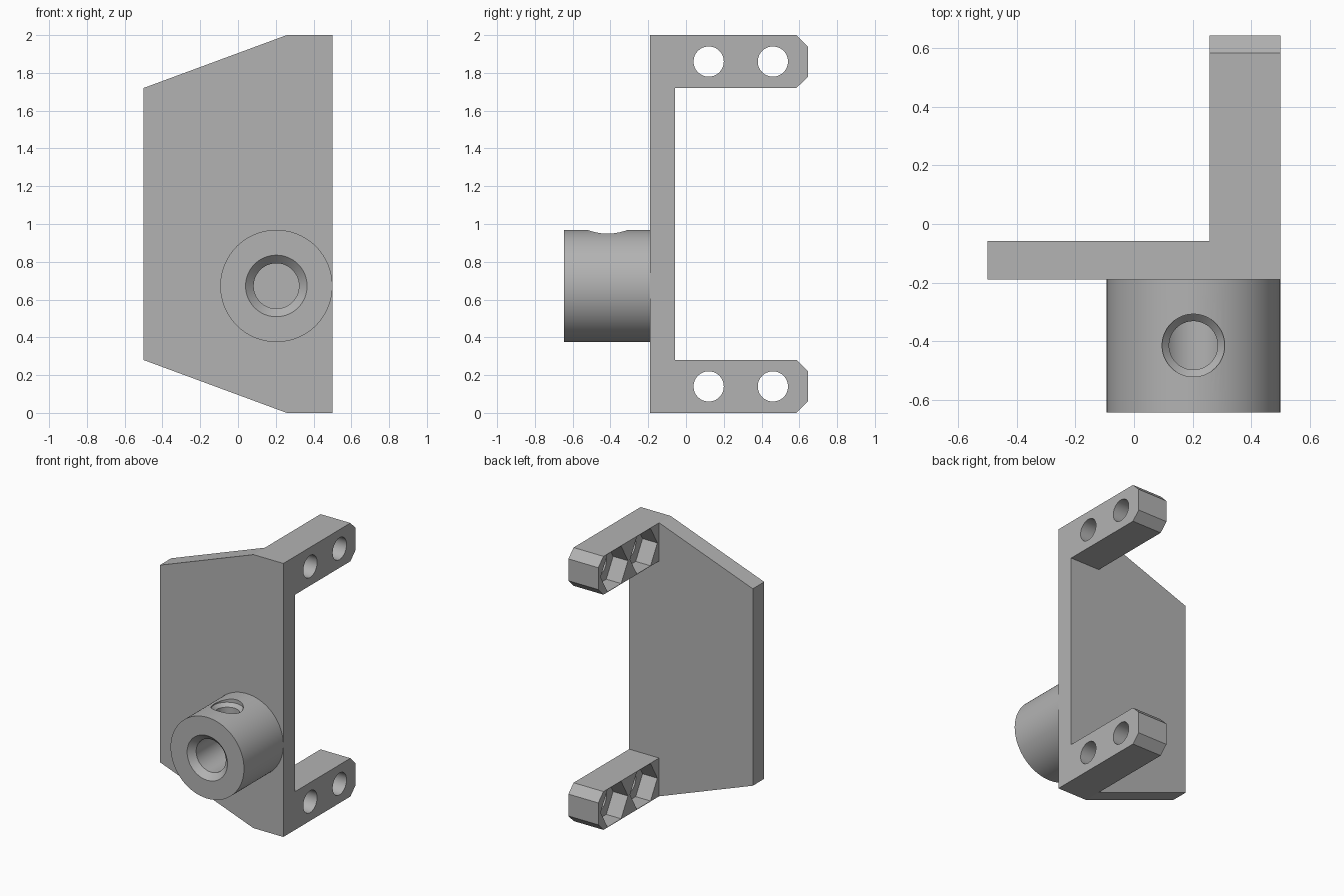
import bpy, bmesh, math
from mathutils import Matrix, Vector

cube = bpy.data.objects.get("Cube")
if cube:
    bpy.data.objects.remove(cube, do_unlink=True)

grey = bpy.data.materials.new("plain grey")
grey.use_nodes = True
COLOR = (0.45, 0.45, 0.45, 1)
grey.diffuse_color = COLOR
grey.node_tree.nodes["Principled BSDF"].inputs["Base Color"].default_value = COLOR


def finish(name, bm):
    bmesh.ops.recalc_face_normals(bm, faces=bm.faces)
    mesh = bpy.data.meshes.new(name)
    bm.to_mesh(mesh)
    bm.free()
    mesh.materials.append(grey)
    obj = bpy.data.objects.new(name, mesh)
    bpy.context.collection.objects.link(obj)
    return obj


def prism(name, outline, direction):
    """Extrude a flat outline of 3D points along a direction."""
    bm = bmesh.new()
    face = bm.faces.new([bm.verts.new(p) for p in outline])
    out = bmesh.ops.extrude_face_region(bm, geom=[face])
    moved = [v for v in out["geom"] if isinstance(v, bmesh.types.BMVert)]
    bmesh.ops.translate(bm, verts=moved, vec=direction)
    return finish(name, bm)


def turned(name, rings, origin, axis, sides=64):
    """Solid of (distance along axis, radius) rings with capped ends."""
    bm = bmesh.new()
    loops = []
    for dist, radius in rings:
        loops.append([bm.verts.new((radius * math.cos(a), radius * math.sin(a), dist))
                      for a in (2 * math.pi * i / sides for i in range(sides))])
    for low, high in zip(loops, loops[1:]):
        for i in range(sides):
            j = (i + 1) % sides
            bm.faces.new((low[i], low[j], high[j], high[i]))
    bm.faces.new(loops[0])
    bm.faces.new(loops[-1])
    turn = Vector((0, 0, 1)).rotation_difference(Vector(axis)).to_matrix().to_4x4()
    bm.transform(Matrix.Translation(origin) @ turn)
    return finish(name, bm)


def cut(target, cutters):
    """Subtract each cutter, bake the result and discard the cutters."""
    for cutter in cutters:
        cutter.hide_render = True
        mod = target.modifiers.new("cut", 'BOOLEAN')
        mod.operation = 'DIFFERENCE'
        mod.solver = 'EXACT'
        mod.object = cutter
    bpy.context.view_layer.update()
    graph = bpy.context.evaluated_depsgraph_get()
    mesh = bpy.data.meshes.new_from_object(target.evaluated_get(graph))
    target.modifiers.clear()
    target.data = mesh
    for cutter in cutters:
        bpy.data.objects.remove(cutter, do_unlink=True)


def smooth(obj):
    bpy.ops.object.select_all(action='DESELECT')
    obj.select_set(True)
    bpy.context.view_layer.objects.active = obj
    bpy.ops.object.shade_smooth_by_angle(angle=math.radians(30))


RIGHT, INNER = 0.5, 0.258          # arm sides in x
FRONT, BACK, TIP = -0.19, -0.058, 0.645

# Back plate with two sloped corners
plate = prism("back_plate",
              [(x, FRONT, z) for x, z in ((-RIGHT, 0.28), (INNER, 0), (RIGHT, 0),
                                          (RIGHT, 2), (INNER, 2), (-RIGHT, 1.72))],
              (0, BACK - FRONT, 0))

# Arms with chamfered tips, round bolt holes and hexagonal nut pockets
for name, mid in (("lower_arm", 0.14), ("upper_arm", 1.86)):
    half, bevel = 0.14, 0.06
    outline = [(BACK, -half), (TIP - bevel, -half), (TIP, bevel - half),
               (TIP, half - bevel), (TIP - bevel, half), (BACK, half)]
    arm = prism(name, [(INNER, y, mid + z) for y, z in outline], (RIGHT - INNER, 0, 0))
    cutters = []
    for y in (0.12, 0.46):
        cutters.append(turned("bolt_cutter", [(0, 0.08), (0.5, 0.08)], (0.15, y, mid), (1, 0, 0), 48))
        hexagon = [(0.2, y + 0.158 * math.cos(k * math.pi / 3),
                    mid + 0.158 * math.sin(k * math.pi / 3)) for k in range(6)]
        cutters.append(prism("nut_cutter", hexagon, (0.178, 0, 0)))
    cut(arm, cutters)
    smooth(arm)

# Round boss with a chamfered bore and a set-screw hole on top
X, Z, R = 0.203, 0.672, 0.297
boss = turned("boss", [(0, R), (TIP + FRONT, R)], (X, -TIP, Z), (0, 1, 0), 96)
bore = turned("bore_cutter", [(-0.05, 0.213), (0.043, 0.12), (0.6, 0.12)], (X, -TIP, Z), (0, 1, 0))
screw = turned("screw_cutter", [(0, 0.083), (0.245, 0.083), (0.27, 0.107), (0.4, 0.107)],
               (X, -0.415, Z), (0, 0, 1))
cut(boss, [bore, screw])
smooth(boss)
